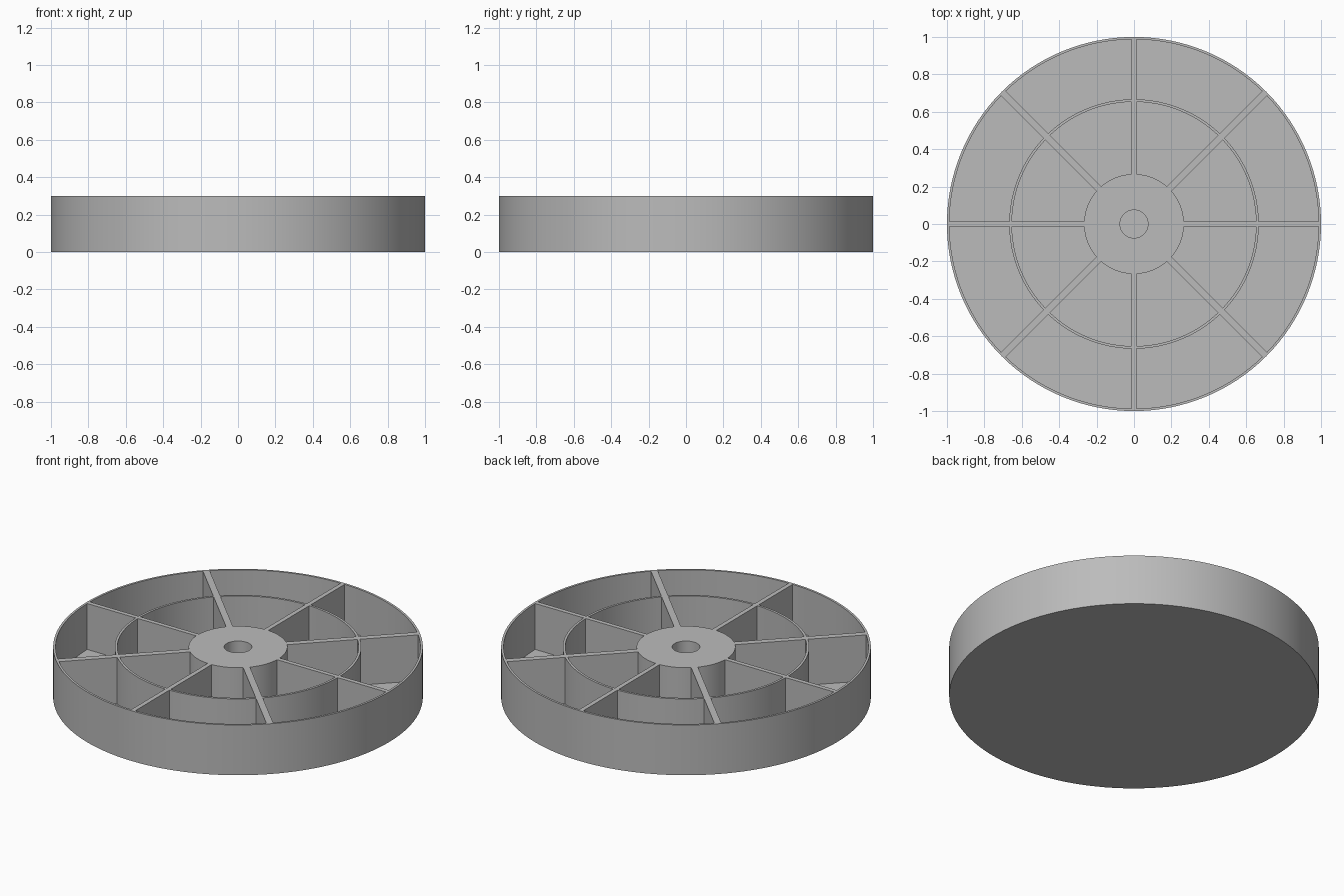
import bpy, bmesh
from math import sin, cos, asin, pi, radians

if "Cube" in bpy.data.objects:
    bpy.data.objects.remove(bpy.data.objects["Cube"])

HEIGHT, FLOOR = 0.3, 0.026
SEGMENTS = 128
HUB, HOLE = 0.267, 0.075
AXIS_RIB, DIAGONAL_RIB = 0.0133, 0.0185   # half widths

grey = bpy.data.materials.new("plain grey")
grey.use_nodes = True
colour = (0.5, 0.5, 0.5, 1)
grey.diffuse_color = colour
grey.node_tree.nodes["Principled BSDF"].inputs["Base Color"].default_value = colour


def prism(bm, outline, low, high):
    """Extrude a counter-clockwise outline between two heights."""
    face = bm.faces.new([bm.verts.new((x, y, low)) for x, y in outline])
    face.normal_update()
    top = bmesh.ops.extrude_face_region(bm, geom=[face], use_keep_orig=True)
    verts = [g for g in top["geom"] if isinstance(g, bmesh.types.BMVert)]
    bmesh.ops.translate(bm, verts=verts, vec=(0, 0, high - low))


def arc(radius, start, end, steps):
    return [(radius * cos(start + (end - start) * i / steps),
             radius * sin(start + (end - start) * i / steps))
            for i in range(steps + 1)]


def circle(radius, steps):
    return arc(radius, 0, 2 * pi, steps)[:-1]


def make_object(name, bm):
    bmesh.ops.recalc_face_normals(bm, faces=bm.faces)
    mesh = bpy.data.meshes.new(name)
    bm.to_mesh(mesh)
    bm.free()
    mesh.materials.append(grey)
    obj = bpy.data.objects.new(name, mesh)
    bpy.context.collection.objects.link(obj)
    return obj


# Solid disc
bm = bmesh.new()
prism(bm, circle(1, SEGMENTS), 0, HEIGHT)
body = make_object("ribbed_wheel", bm)

# Pockets between the ribs and rings, plus the centre hole
bm = bmesh.new()
for inner, outer in ((HUB, 0.653), (0.667, 0.987)):
    for k in range(8):
        a, b = k * pi / 4, (k + 1) * pi / 4
        wa, wb = (AXIS_RIB, DIAGONAL_RIB) if k % 2 == 0 else (DIAGONAL_RIB, AXIS_RIB)
        far = arc(outer, a + asin(wa / outer), b - asin(wb / outer), 16)
        near = arc(inner, a + asin(wa / inner), b - asin(wb / inner), 12)
        prism(bm, far + near[::-1], FLOOR, HEIGHT + 0.1)
prism(bm, circle(HOLE, 48), FLOOR, HEIGHT + 0.1)
cutter = make_object("pocket_cutter", bm)
cutter.hide_render = True

# Cut the pockets and discard the cutter
cut = body.modifiers.new("pockets", "BOOLEAN")
cut.operation = "DIFFERENCE"
cut.solver = "EXACT"
cut.object = cutter
bpy.ops.object.select_all(action="DESELECT")
body.select_set(True)
bpy.context.view_layer.objects.active = body
bpy.ops.object.modifier_apply(modifier=cut.name)
bpy.data.objects.remove(cutter)
bpy.ops.object.shade_smooth_by_angle(angle=radians(30))
